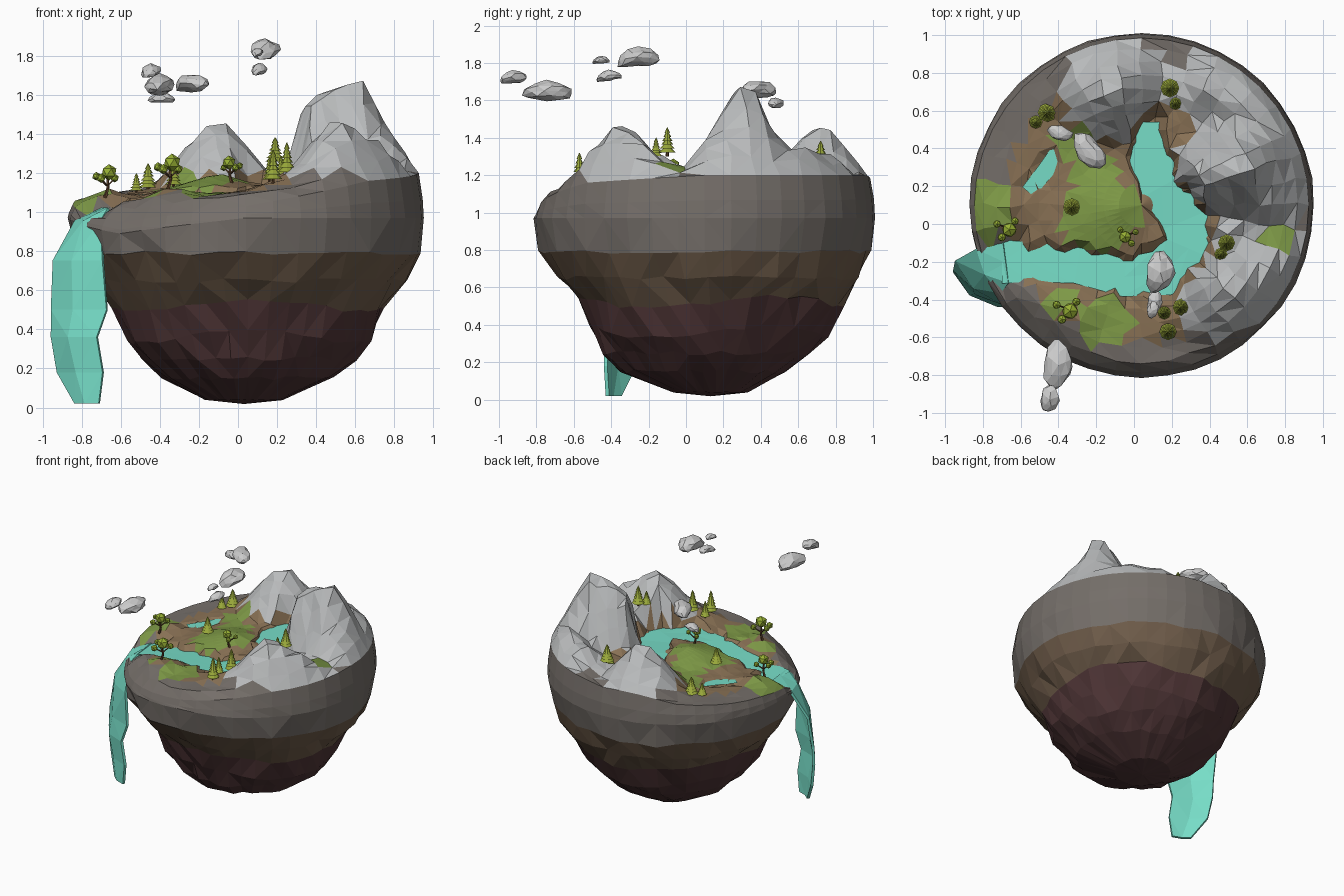
import bpy, bmesh, random
from math import sin, cos, pi, atan2, hypot
from mathutils import Vector, Matrix

if "Cube" in bpy.data.objects:
    bpy.data.objects.remove(bpy.data.objects["Cube"])

random.seed(4)
CX, CY, RIM = 0.04, 0.10, 0.885


def mat(name, r, g, b):
    m = bpy.data.materials.new(name)
    m.diffuse_color = [(c / 255) ** 2.2 for c in (r, g, b)] + [1]
    m.use_nodes = True
    m.node_tree.nodes["Principled BSDF"].inputs["Base Color"].default_value = m.diffuse_color
    return m


GREY, LIGHT = mat("rock", 116, 110, 105), mat("pale_rock", 184, 186, 187)
BROWN, DARK = mat("earth", 110, 92, 75), mat("deep_earth", 80, 56, 57)
DIRT, GRASS = mat("dirt", 135, 112, 85), mat("grass", 125, 152, 72)
WATER, CLOUD = mat("water", 118, 220, 198), mat("cloud", 190, 190, 192)
TRUNK, LEAF, PINE = mat("trunk", 92, 66, 45), mat("leaf", 150, 175, 55), mat("pine", 150, 165, 60)


def finish(bm, name, mats):
    me = bpy.data.meshes.new(name)
    bm.to_mesh(me)
    bm.free()
    for m in mats:
        me.materials.append(m)
    ob = bpy.data.objects.new(name, me)
    bpy.context.collection.objects.link(ob)
    return ob


# Terrain description: peaks are x, y, top height, slope, flat radius
ROCK = [(.60, .31, 1.67, 2.0, .05), (.46, .28, 1.62, 2.2, .05), (.36, .23, 1.54, 3.0, .07),
        (.70, .2, 1.44, 1.3, .06), (.52, -.35, 1.46, 1.2, .06), (.70, -.27, 1.37, 1.1, .06),
        (-.11, .72, 1.45, 1.2, .06), (.62, .62, 1.36, .9, .05), (.42, .72, 1.34, .9, .03),
        (.2, .74, 1.27, 1.0, 0), (.47, -.12, 1.31, 1.2, .03), (.75, -.05, 1.24, .5, 0)]
SOIL = [(.24, -.5, 1.2, .5, 0), (-.32, -.48, 1.14, .4, 0), (-.1, .08, 1.2, .3, 0), (-.65, .08, 1.12, .35, 0)]
# Water courses: x, y, half width, level
RIVER = [(.09, .54, .05, 1.13), (.09, .35, .10, 1.13), (.15, .2, .10, 1.13), (.27, .02, .11, 1.12),
         (.29, -.13, .12, 1.12), (.15, -.26, .11, 1.11), (-.05, -.28, .09, 1.09), (-.3, -.22, .08, 1.07),
         (-.55, -.2, .09, 1.04), (-.7, -.2, .1, 1.015), (-.92, -.24, .11, .96)]
POND = [(-.40, .38, .03, 1.095), (-.47, .28, .03, 1.09), (-.56, .17, .025, 1.085)]
RIMS = [1.2, 1.2, 1.2, 1.16, 1.04, .95, 1.03, 1.16]
GREEN = [(-.2, .05, .2), (-.05, .08, .12), (-.2, .25, .13), (-.32, .42, .1), (-.8, .08, .17),
         (-.15, -.52, .15), (.76, -.07, .08), (-.4, -.4, .08)]


def rim_height(a):
    t = (a / (2 * pi) % 1) * 8
    i = int(t) % 8
    return RIMS[i] + (RIMS[(i + 1) % 8] - RIMS[i]) * (t % 1)


def top(peaks, x, y):
    return max(z - s * max(0, hypot(x - px, y - py) - fl) for px, py, z, s, fl in peaks)


def ground(x, y):
    a, r = atan2(y - CY, x - CX), hypot(x - CX, y - CY)
    h = max(1.13 + .1 * x + .05 * y, top(ROCK, x, y), top(SOIL, x, y))
    h = min(h, rim_height(a) + (RIM - r) * (1.35 + .55 * cos(a)))
    p = Vector((x, y))
    for path in (RIVER, POND):
        for q0, q1 in zip(path, path[1:]):
            u, v = Vector(q0[:2]), Vector(q1[:2])
            t = max(0, min(1, (p - u).dot(v - u) / (v - u).length_squared))
            d = (p - u.lerp(v, t)).length - (q0[2] + (q1[2] - q0[2]) * t)
            h = min(h, q0[3] + (q1[3] - q0[3]) * t - .03 + 8 * max(0, d))
    return h


def top_material(c):
    x, y, z = c
    r = hypot(x - CX, y - CY)
    if any(hypot(x - gx, y - gy) < gr for gx, gy, gr in GREEN):
        return 5
    if top(ROCK, x, y) > max(1.17, top(SOIL, x, y)) and z > 1.18:
        return 1
    if r > .72:
        return 0
    return 4


# Island: bowl rings (z, radius, cx, cy, material), then terrain rings
N = 40
BOWL = [(.04, .20, .03, .13, 3), (.15, .43, .05, .09, 3), (.25, .54, .05, .1, 3), (.36, .63, .05, .12, 3),
        (.52, .70, .05, .13, 3), (.65, .80, .05, .12, 2), (.79, .885, .04, .1, 2), (.92, .912, .04, .1, 0)]
bm = bmesh.new()
rings = []
for k, (z, r, cx, cy, m) in enumerate(BOWL):
    ring = []
    for i in range(N):
        a = 2 * pi * i / N
        j = .003 if k in (0, 7) else .012
        rr = r + random.uniform(-j, j) * 1.5
        zz = z + random.uniform(-j, j) + (.03 * sin(3 * a) if k in (3, 4) else 0)
        if k == 7:
            zz = min(.97, rim_height(a) - .06)
        ring.append(bm.verts.new((cx + rr * cos(a), cy + rr * sin(a), zz)))
    rings.append((ring, m))
for k, r in enumerate([.905, RIM, .83, .76, .69, .62, .55, .48, .41, .34, .27, .20, .12]):
    ring = []
    for i in range(N):
        j = .012 if 1 < k < 10 else 0
        a = 2 * pi * (i + random.uniform(-.15, .15) * (j > 0)) / N
        rr = r + random.uniform(-j, j)
        x, y = CX + rr * cos(a), CY + rr * sin(a)
        z = ground(x, y) + random.uniform(-.4, .4) * j
        if k == 0:
            w = rings[-1][0][i].co.z
            z = w + (ground(x, y) - w) * .5
        ring.append(bm.verts.new((x, y, z)))
    rings.append((ring, 0 if k < 2 else -1))
for (r0, _), (r1, m) in zip(rings, rings[1:]):
    for i in range(N):
        n = (i + 1) % N
        f = bm.faces.new((r0[i], r0[n], r1[n], r1[i]))
        f.material_index = 9 if m < 0 else m
for ring, p, m in ((rings[0][0], (.03, .13, .018), 3), (rings[-1][0], (CX, CY, ground(CX, CY)), 9)):
    v = bm.verts.new(p)
    for i in range(N):
        bm.faces.new((ring[i], ring[(i + 1) % N], v)).material_index = m
bmesh.ops.triangulate(bm, faces=bm.faces[:])
for f in bm.faces:
    if f.material_index == 9:
        f.material_index = top_material(f.calc_center_median())
bmesh.ops.recalc_face_normals(bm, faces=bm.faces[:])
finish(bm, "island", [GREY, LIGHT, BROWN, DARK, DIRT, GRASS])


# Water sheets
def sheet(name, rows, thick=0):
    bm = bmesh.new()
    grid = [[bm.verts.new(p) for p in row] for row in rows]
    for a, b in zip(grid, grid[1:]):
        for i in range(len(a) - 1):
            bm.faces.new((a[i], a[i + 1], b[i + 1], b[i]))
    bmesh.ops.triangulate(bm, faces=bm.faces[:])
    bmesh.ops.recalc_face_normals(bm, faces=bm.faces[:])
    ob = finish(bm, name, [WATER])
    if thick:
        s = ob.modifiers.new("thickness", "SOLIDIFY")
        s.thickness, s.offset = thick, 0


def ribbon(path):
    rows = []
    for i, (x, y, w, z) in enumerate(path):
        p, q = path[max(i - 1, 0)], path[min(i + 1, len(path) - 1)]
        d = Vector((q[0] - p[0], q[1] - p[1])).normalized() * (w + .015)
        rows.append([(x + d.y * s, y - d.x * s, z) for s in (-1, 0, 1)])
    return rows


sheet("river", ribbon(RIVER[:-1]))
sheet("pond", ribbon(POND))
FALL = [(-.69, -.10, -.66, -.31, 1.015, 0), (-.83, -.13, -.70, -.36, .95, .02), (-.94, -.19, -.69, -.42, .75, .03),
        (-.95, -.24, -.67, -.43, .5, .03), (-.95, -.25, -.72, -.43, .36, .03), (-.92, -.27, -.69, -.43, .18, .02),
        (-.83, -.35, -.71, -.42, .02, .01)]
sheet("waterfall", [[(a, b, z), ((a + c) / 2 - o, (b + d) / 2 - o, z), (c, d, z)]
                    for a, b, c, d, z, o in FALL], .02)


# Trees
def paint(made, m):
    for f in {f for v in made["verts"] for f in v.link_faces}:
        f.material_index = m


def cone(bm, a, b, r0, r1, seg, m):
    a, b = Vector(a), Vector(b)
    mx = Matrix.Translation((a + b) / 2) @ (b - a).to_track_quat("Z", "Y").to_matrix().to_4x4()
    paint(bmesh.ops.create_cone(bm, cap_ends=True, segments=seg, radius1=r0, radius2=r1,
                                depth=(b - a).length, matrix=mx), m)


def pine(x, y, h, r):
    bm, z = bmesh.new(), ground(x, y) - .01
    cone(bm, (x, y, z), (x, y, z + h * .3), r * .2, r * .15, 6, 0)
    for k in range(6):
        t = k / 6
        b = z + h * (.15 + .82 * t)
        cone(bm, (x, y, b), (x, y, b + h * .2), r * (1 - .8 * t), r * .25 * (1 - t), 8, 1)
    finish(bm, "pine_tree", [TRUNK, PINE])


def leafy(x, y, s, side):
    bm, o = bmesh.new(), Vector((x, y, ground(x, y) - .01))
    P = lambda a, b, c: o + Vector((a * side, b, c)) * s
    cone(bm, P(0, 0, 0), P(.015, 0, .05), .010, .008, 5, 0)
    cone(bm, P(.015, 0, .05), P(.01, 0, .11), .008, .006, 5, 0)
    for c, r in (((.02, -.01, .13), .042), ((-.045, .02, .11), .022), ((.05, .035, .10), .022), ((-.02, -.05, .10), .024)):
        cone(bm, P(.012, 0, .06), P(*c), .005, .004, 4, 0)
        paint(bmesh.ops.create_icosphere(bm, subdivisions=1, radius=r * s, matrix=Matrix.Translation(P(*c))), 1)
    finish(bm, "leafy_tree", [TRUNK, LEAF])


for p in [(-.46, .59, .14, .05), (-.52, .54, .10, .035), (.19, .72, .14, .05), (.22, .64, .11, .035),
          (-.33, .09, .13, .045), (.49, -.1, .15, .045), (.46, -.16, .11, .035), (.25, -.44, .17, .045),
          (.16, -.47, .13, .035), (.18, -.57, .17, .045)]:
    pine(*p)
for p in [(-.68, -.02, 1, 1), (-.03, -.06, .85, -1), (-.36, -.45, 1.1, 1)]:
    leafy(*p)


# Clouds: stretched, bent, uneven spheres
def cloud(a, b, r):
    bm, a, b = bmesh.new(), Vector(a), Vector(b)
    bmesh.ops.create_icosphere(bm, subdivisions=2, radius=1)
    half = (b - a).length / 2
    rot = (b - a).to_track_quat("X", "Z")
    for v in bm.verts:
        c = v.co * random.uniform(.85, 1.12)
        p = Vector((c.x * half, c.y * r + .25 * r * c.x * c.x, c.z * r * .7 - .3 * r * c.x * c.x + .1 * r))
        v.co = (a + b) / 2 + rot @ p
    finish(bm, "cloud", [CLOUD])


cloud((-.31, .48, 1.65), (-.17, .29, 1.66), .065)
cloud((-.46, .50, 1.58), (-.33, .46, 1.585), .04)
cloud((.13, -.37, 1.82), (.15, -.14, 1.83), .075)
cloud((.10, -.48, 1.72), (.12, -.34, 1.74), .04)
cloud((.09, -.50, 1.81), (.11, -.41, 1.82), .03)
cloud((-.42, -.88, 1.64), (-.38, -.61, 1.65), .075)
cloud((-.46, -1.0, 1.71), (-.43, -.85, 1.73), .05)
